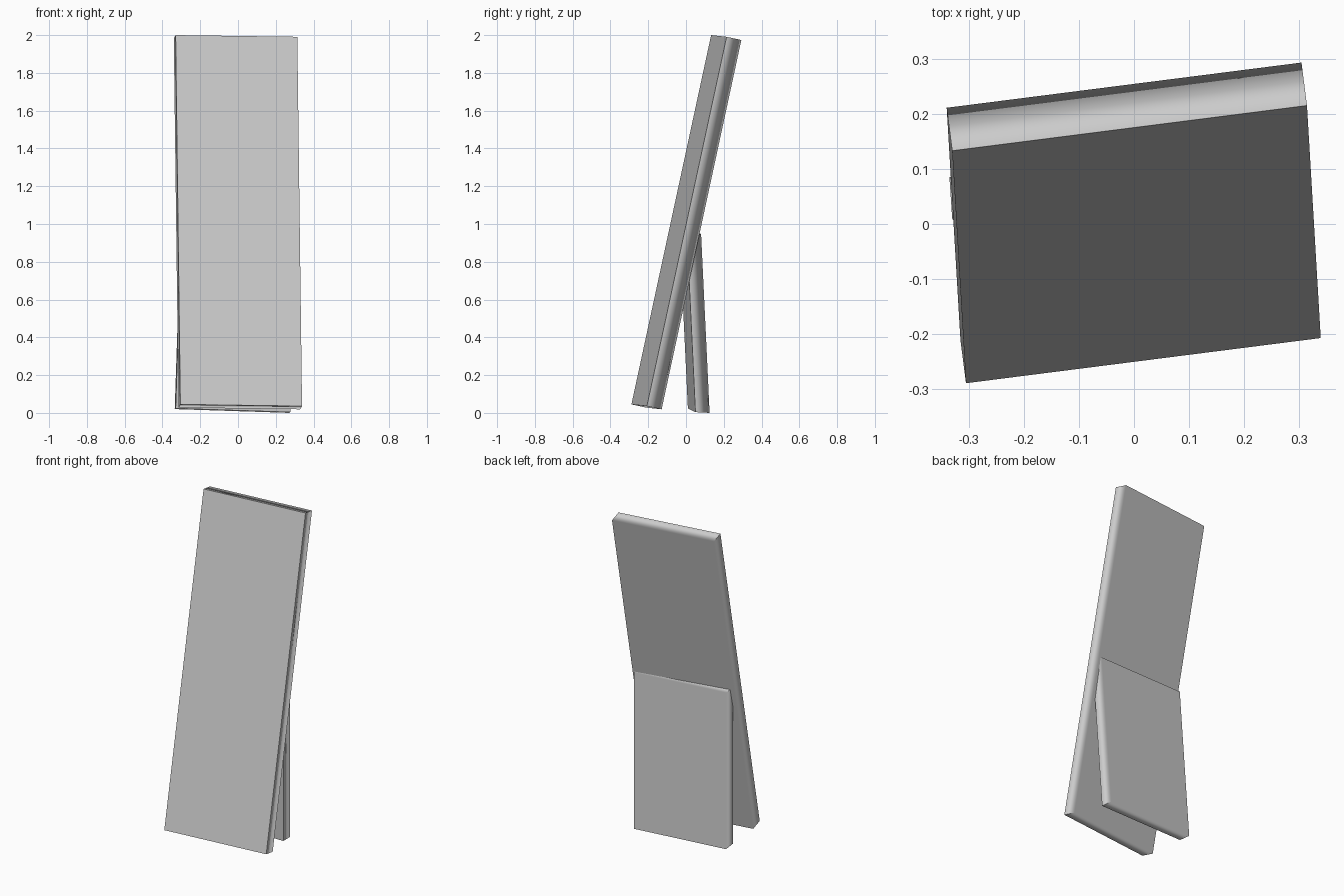
import bpy, bmesh
from mathutils import Vector

if "Cube" in bpy.data.objects:
    bpy.data.objects.remove(bpy.data.objects["Cube"])


def slab(name, origin, width, depth, height):
    """Tilted board: origin is the lower left front corner, the rest are edge vectors."""
    o, w, d, h = (Vector(v) for v in (origin, width, depth, height))
    bm = bmesh.new()
    bmesh.ops.create_cube(bm, size=1)
    for v in bm.verts:
        c = v.co + Vector((0.5, 0.5, 0.5))
        v.co = o + w * c.x + d * c.y + h * c.z
    bmesh.ops.recalc_face_normals(bm, faces=bm.faces)
    # Front face stays crisp, the rim blends softly into the back
    front = min(bm.faces, key=lambda f: f.normal.dot(d))
    for f in bm.faces:
        f.smooth = True
    for e in bm.edges:
        along = (e.verts[1].co - e.verts[0].co).normalized()
        if front in e.link_faces or abs(along.dot(d.normalized())) > 0.9:
            e.smooth = False
    mesh = bpy.data.meshes.new(name)
    bm.to_mesh(mesh)
    bm.free()
    ob = bpy.data.objects.new(name, mesh)
    bpy.context.collection.objects.link(ob)
    mod = ob.modifiers.new("weighted_normals", 'WEIGHTED_NORMAL')
    mod.keep_sharp = True
    mod.weight = 100
    return ob


# Tall leaning board
slab("leaning_panel", (-0.305, -0.289, 0.045), (0.644, 0.082, -0.009),
     (-0.010, 0.078, -0.017), (-0.025, 0.422, 1.955))

# Short board propping it from behind
slab("rear_support", (-0.330, 0.010, 0.024), (0.607, 0.040, -0.020),
     (-0.005, 0.075, -0.004), (0.0315, -0.045, 0.947))
